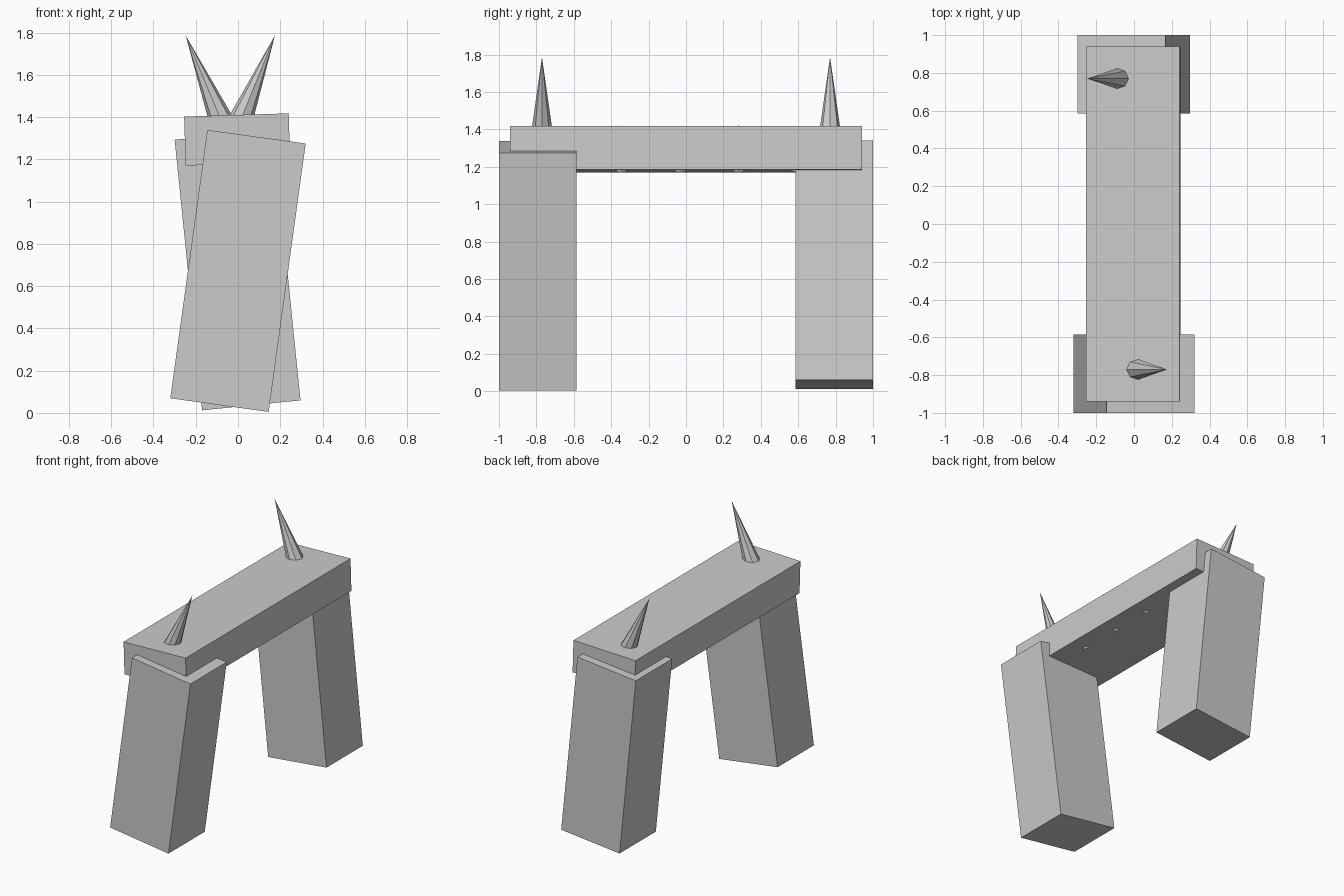
import bpy
from math import radians
from mathutils import Vector

if "Cube" in bpy.data.objects:
    bpy.data.objects.remove(bpy.data.objects["Cube"])


def block(name, center, size, lean):
    """Box leaning in the xz plane (degrees, positive moves the top to +x)."""
    bpy.ops.mesh.primitive_cube_add(size=1, location=center)
    ob = bpy.context.object
    ob.name = name
    ob.scale = size
    ob.rotation_euler = (0, radians(lean), 0)
    return ob


def spike(name, base, tip, radius):
    """Eight-sided cone from base to tip."""
    base, tip = Vector(base), Vector(tip)
    axis = tip - base
    bpy.ops.mesh.primitive_cone_add(vertices=8, radius1=radius, radius2=0,
                                    depth=axis.length, location=(base + tip) / 2)
    ob = bpy.context.object
    ob.name = name
    # lean stays in the xz plane
    ob.rotation_euler = (0, Vector((0, 0, 1)).angle(axis) * (1 if axis.x > 0 else -1), 0)
    return ob


# Two pillars leaning opposite ways
block("front_pillar", (0, -0.793, 0.672), (0.47, 0.414, 1.282), 7.85)
block("back_pillar", (-0.002, 0.793, 0.676), (0.468, 0.414, 1.287), -5.8)

# Slightly tilted lintel across the top
block("lintel", (-0.004, 0, 1.294), (0.495, 1.88, 0.232), -1.75)

# Horns at each end of the lintel
spike("front_horn", (0.002, -0.77, 1.36), (0.175, -0.77, 1.787), 0.061)
spike("back_horn", (-0.07, 0.77, 1.36), (-0.248, 0.77, 1.787), 0.061)

# Row of pegs driven through the lintel, bases showing underneath
for i in range(5):
    y = -0.655 + i * 0.314
    spike(f"peg_{i + 1}", (0.11, y - 0.005, 1.187), (0.243, y - 0.005, 1.423), 0.037)
